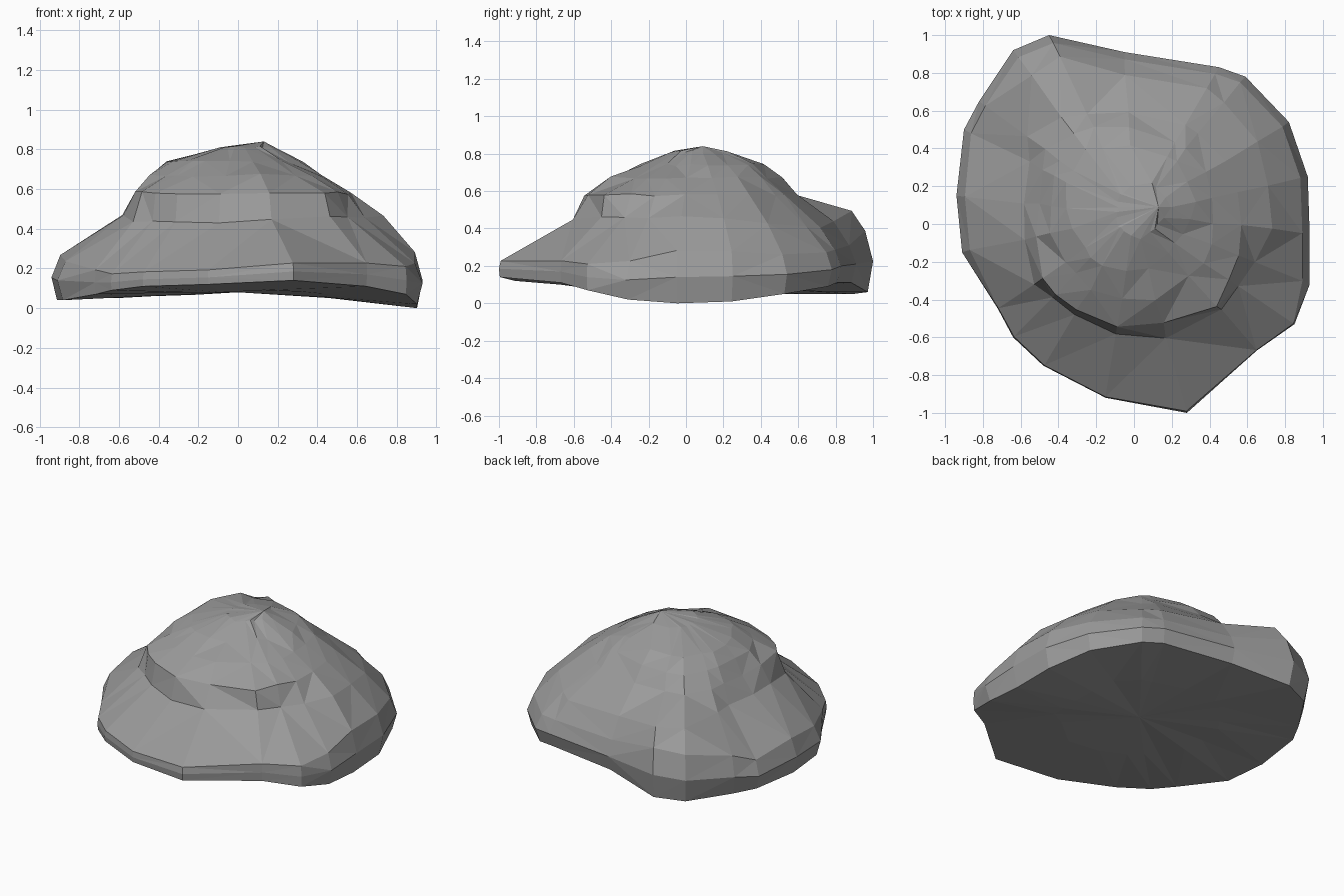
import bpy
import bmesh
import math
import random
from mathutils import Vector

random.seed(4)
cube = bpy.data.objects.get("Cube")
if cube:
    bpy.data.objects.remove(cube, do_unlink=True)

CENTRE = Vector((0.0, 0.05))

# Footprint in hundredths: x, y, height of the lower edge, height of the rim
FOOTPRINT = [
    (93, -5, 1, 29), (92, 25, 2, 29), (82, 54, 6, 27), (59, 78, 10, 28),
    (45, 83, 12, 30), (-5, 91, 12, 32), (-45, 100, 7, 40), (-64, 92, 6, 37),
    (-82, 65, 6, 31), (-90, 50, 6, 25), (-94, 15, 5, 28), (-91, -15, 5, 25),
    (-72, -45, 8, 20), (-64, -60, 10, 18), (-48, -75, 12, 19),
    (-15, -92, 13, 20), (28, -100, 15, 24), (65, -67, 12, 24),
    (85, -53, 8, 22), (93, -32, 3, 24)]

# Foot of the overhanging brow, with the raised back corner: x, y, height
BROW_FOOT = [
    (75, 0, 48), (62, -25, 46), (45, -47, 47), (13, -62, 45), (-15, -58, 44),
    (-40, -42, 44), (-56, -28, 45), (-59, -3, 48), (-55, 40, 49),
    (-60, 69, 48), (-50, 86, 51), (-36, 89, 50), (0, 77, 44),
    (40, 72, 42), (64, 48, 43)]

# Level contours of the crown: height and outline points
CROWN = [
    (59, [(57, 10), (55, -20), (43, -45), (8, -55), (-13, -55), (-38, -40),
          (-53, -25), (-50, 5), (-46, 42), (-38, 57), (0, 59), (30, 52),
          (48, 35)]),
    (68, [(43, 10), (40, -18), (10, -41), (-20, -38), (-45, -10), (-42, 30),
          (-30, 50), (10, 51), (35, 35)]),
    (75, [(33, 10), (24, -8), (14, -19), (0, -27), (-22, -20), (-36, 5),
          (-36, 22), (-26, 39), (5, 42), (24, 32)]),
    (82, [(20, 10), (9, -4), (3, -9), (-10, 0), (-8, 15), (8, 24)])]


def polar(x, y, z):
    """Angle, radius and height about the centre, in units."""
    offset = Vector((x, y)) / 100 - CENTRE
    return math.atan2(offset.y, offset.x) % math.tau, offset.length, z / 100


def place(angle, radius, z, rough=0.0):
    """Point on a spoke, slightly roughened."""
    jitter = [random.uniform(-rough, rough) for _ in range(3)]
    flat = CENTRE + Vector((math.cos(angle), math.sin(angle))) * radius
    return Vector((flat.x, flat.y, z)) + Vector(jitter)


def taper(angle, amount):
    """Rim inset: nearly none along the thin front lip."""
    return 1 - amount * (0.15 if math.sin(angle) < -0.45 else 1)


def resample(points, angles, rough):
    """Contour resampled so that it has one point on every spoke."""
    ring = sorted(polar(*p) for p in points)
    first, last = ring[0], ring[-1]
    ring = [(last[0] - math.tau, *last[1:])] + ring
    ring.append((first[0] + math.tau, *first[1:]))
    result = []
    for angle in angles:
        for a, b in zip(ring, ring[1:]):
            if a[0] <= angle <= b[0]:
                t = (angle - a[0]) / max(b[0] - a[0], 1e-6)
                p, q = place(*a), place(*b)
                result.append(place(angle, (p.lerp(q, t).xy - CENTRE).length,
                                    a[2] + t * (b[2] - a[2]), rough))
                break
    return result


spokes = [polar(x, y, low) + (high / 100,) for x, y, low, high in FOOTPRINT]
angles = [s[0] for s in spokes]

# Rings run from the underside, round the rim and up to the crown
rings = [
    [place(a, r * 0.5, 0.06 + low * 0.3, 0.01) for a, r, low, high in spokes],
    [place(a, r * taper(a, 0.03), low) for a, r, low, high in spokes],
    [place(a, r, low * 0.5 + high * 0.5) for a, r, low, high in spokes],
    [place(a, r * taper(a, 0.045), high, 0.004) for a, r, low, high in spokes],
    resample(BROW_FOOT, angles, 0.007)]
for height, outline in CROWN:
    rings.append(resample([(x, y, height) for x, y in outline], angles, 0.007))

bm = bmesh.new()
loops = [[bm.verts.new(co) for co in ring] for ring in rings]
count = len(spokes)
for lower, upper in zip(loops, loops[1:]):
    for i in range(count):
        j = (i + 1) % count
        bm.faces.new((lower[i], lower[j], upper[j], upper[i]))

# Close the underside and the summit
base = bm.verts.new((0, 0.05, 0.09))
summit = bm.verts.new((0.13, 0.09, 0.85))
for i in range(count):
    j = (i + 1) % count
    bm.faces.new((base, loops[0][j], loops[0][i]))
    bm.faces.new((summit, loops[-1][i], loops[-1][j]))

# Chipped facets
bmesh.ops.triangulate(bm, faces=bm.faces[:], quad_method='SHORT_EDGE')
bmesh.ops.recalc_face_normals(bm, faces=bm.faces[:])
floor = min(v.co.z for v in bm.verts)
bmesh.ops.translate(bm, verts=bm.verts[:], vec=(0, 0, -floor))

mesh = bpy.data.meshes.new("boulder")
bm.to_mesh(mesh)
bm.free()
boulder = bpy.data.objects.new("boulder", mesh)
bpy.context.collection.objects.link(boulder)

# Plain grey stone
stone = bpy.data.materials.new("grey stone")
stone.use_nodes = True
grey = (0.33, 0.33, 0.33, 1)
stone.diffuse_color = grey
stone.node_tree.nodes["Principled BSDF"].inputs["Base Color"].default_value = grey
mesh.materials.append(stone)
